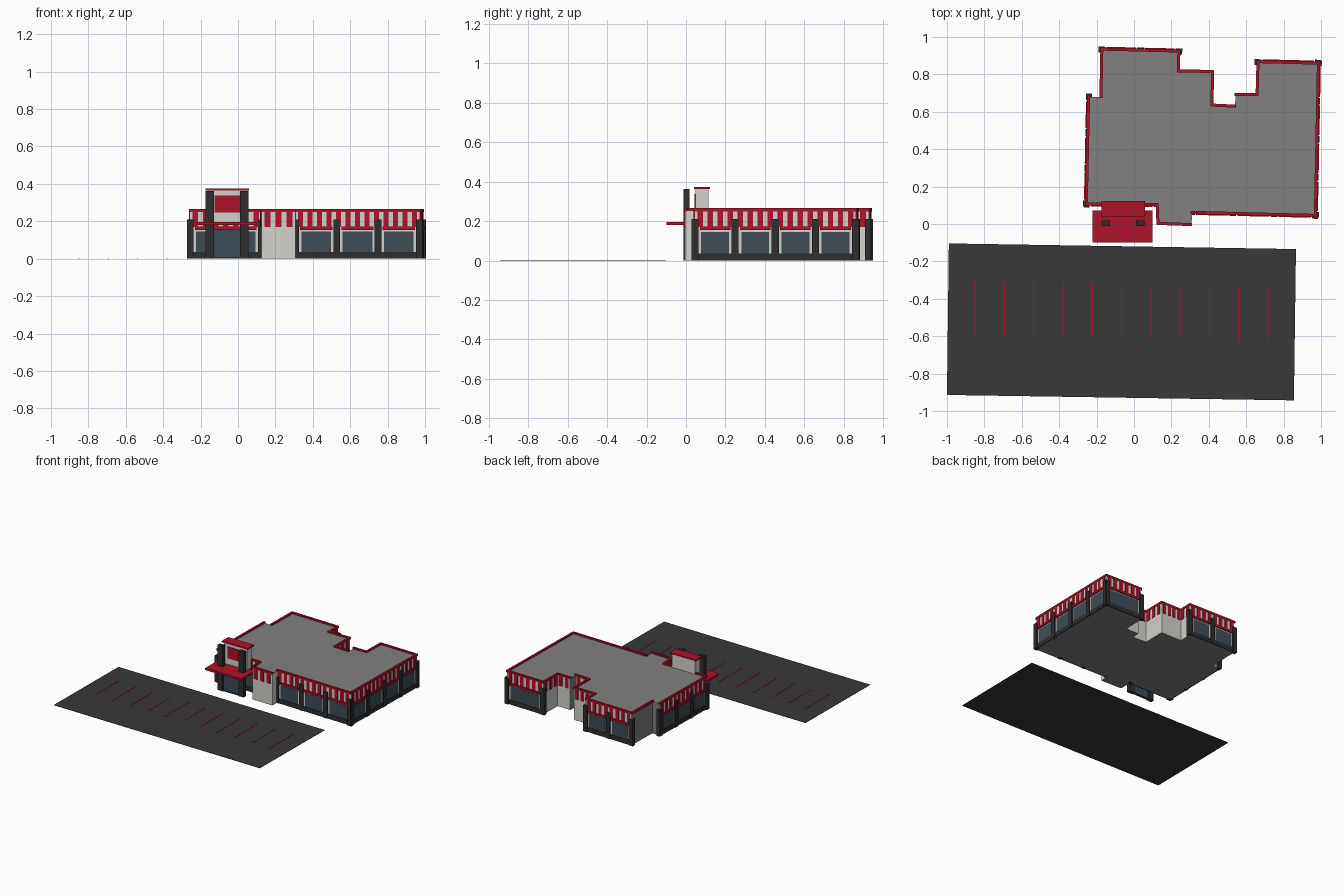
import bpy, bmesh
from mathutils import Vector

if "Cube" in bpy.data.objects:
    bpy.data.objects.remove(bpy.data.objects["Cube"])


def mat(name, r, g, b):
    m = bpy.data.materials.new(name)
    m.diffuse_color = (r, g, b, 1)
    m.use_nodes = True
    m.node_tree.nodes["Principled BSDF"].inputs["Base Color"].default_value = m.diffuse_color
    return m


RED = mat("red", 0.43, 0.006, 0.025)
DARK = mat("charcoal", 0.028, 0.028, 0.03)
ASPHALT = mat("asphalt", 0.04, 0.04, 0.042)
GLASS = mat("glass", 0.048, 0.072, 0.09)
LIGHT = mat("plaster", 0.65, 0.65, 0.61)
GREY = mat("roof_grey", 0.22, 0.22, 0.22)

parts = {}


def part(name, material):
    if name not in parts:
        parts[name] = (bmesh.new(), material)
    return parts[name][0]


def prism(bm, pts, z0, z1):
    """Extrude a plan outline from z0 to z1."""
    f = bm.faces.new([bm.verts.new((p[0], p[1], z0)) for p in pts])
    r = bmesh.ops.extrude_face_region(bm, geom=[f])
    for v in r["geom"]:
        if isinstance(v, bmesh.types.BMVert):
            v.co.z = z1


def box(bm, x0, x1, y0, y1, z0, z1):
    prism(bm, [(x0, y0), (x1, y0), (x1, y1), (x0, y1)], z0, z1)


def wall_box(bm, edge, s0, s1, n0, n1, z0, z1):
    """Box laid along a wall: s = distance along it, n = distance outward."""
    a, b = Vector(edge[0]), Vector(edge[1])
    d = (b - a).normalized()
    n = Vector((-d.y, d.x))
    prism(bm, [a + d * s + n * k for s, k in
               ((s0, n0), (s1, n0), (s1, n1), (s0, n1))], z0, z1)


# Building outline, clockwise from the front left corner
# Wall entry: start corner, window bays, trim?, stripes?
walls = [
    ((-0.255, 0.107), 3, 1, 1),
    ((-0.243, 0.68), 0, 0, 0),
    ((-0.177, 0.68), 0, 1, 0),
    ((-0.172, 0.935), 2, 1, 1),
    ((0.24, 0.925), 0, 1, 1),
    ((0.237, 0.818), 0, 1, 1),
    ((0.42, 0.816), 0, 1, 1),
    ((0.417, 0.636), 0, 1, 1),
    ((0.54, 0.63), 0, 0, 0),
    ((0.543, 0.693), 0, 1, 1),
    ((0.658, 0.692), 0, 1, 1),
    ((0.663, 0.868), 1, 1, 1),
    ((0.986, 0.86), 4, 1, 1),
    ((0.97, 0.046), 3, 1, 1),
    ((0.308, 0.062), 0, 0, 0),
    ((0.305, -0.003), 0, 1, 1),
    ((0.128, 0.003), 0, 1, 1),
    ((0.124, 0.104), 1, 1, 1),
]
outline = [w[0] for w in walls]
prism(part("building_body", GREY), outline, 0, 0.255)

for i, (start, bays, trim, stripes) in enumerate(walls):
    e = (start, outline[(i + 1) % len(outline)])
    L = (Vector(e[1]) - Vector(e[0])).length
    # plaster facing
    if stripes or i == 14:
        wall_box(part("wall_panels", LIGHT), e, 0, L, -0.003, 0.003, 0.001, 0.253)
    # roof edge trim
    if trim:
        wall_box(part("roof_trim", RED), e, -0.006, L + 0.006, -0.008, 0.008, 0.25, 0.266)
    # hanging vertical stripes
    if stripes:
        n = max(1, round(L / 0.052))
        p = L / n
        for k in range(n):
            wall_box(part("parapet_stripes", RED), e, (k + 0.23) * p, (k + 0.77) * p,
                     0.001, 0.007, 0.17, 0.252)
    # storefront bays with piers, base, glass and awning
    if bays:
        w = L / bays
        for k in range(bays + 1):
            wall_box(part("piers", DARK), e, k * w - 0.018, k * w + 0.018,
                     -0.018, 0.013, 0, 0.21)
        for k in range(bays):
            a, b = k * w + 0.018, (k + 1) * w - 0.018
            wall_box(part("window_bases", DARK), e, a, b, 0, 0.008, 0, 0.037)
            wall_box(part("window_glass", GLASS), e, a + 0.013, b - 0.013,
                     0, 0.005, 0.037, 0.146)
            wall_box(part("window_awnings", RED), e, a + 0.006, b - 0.006,
                     0, 0.013, 0.154, 0.172)

# Entrance tower above the canopy
box(part("tower_body", LIGHT), -0.16, 0.046, 0.048, 0.115, 0.19, 0.364)
box(part("tower_cap", RED), -0.173, 0.059, 0.04, 0.122, 0.364, 0.374)
box(part("tower_panel", RED), -0.125, 0.011, 0.042, 0.05, 0.247, 0.338)
for x in (-0.151, 0.034):
    box(part("tower_columns", DARK), x - 0.023, x + 0.023, -0.012, 0.018, 0, 0.363)
box(part("entrance_glass", GLASS), -0.128, 0.011, -0.002, 0.008, 0.004, 0.155)
box(part("entrance_frame", DARK), -0.128, 0.011, -0.006, 0.012, 0, 0.008)
box(part("entrance_canopy", RED), -0.222, 0.1, -0.1, 0.072, 0.18, 0.196)

# Parking lot with bay lines
prism(part("parking_lot", ASPHALT),
      [(-0.99, -0.104), (-1.0, -0.914), (0.855, -0.943), (0.866, -0.134)], 0, 0.002)
for k in range(11):
    x, y = -0.85 + k * 0.1567, -0.31 - k * 0.0027
    box(part("parking_lines", RED), x - 0.003, x + 0.003, y - 0.29, y, 0.001, 0.004)

for name, (bm, material) in parts.items():
    bmesh.ops.recalc_face_normals(bm, faces=bm.faces)
    me = bpy.data.meshes.new(name)
    bm.to_mesh(me)
    bm.free()
    me.materials.append(material)
    bpy.context.collection.objects.link(bpy.data.objects.new(name, me))
